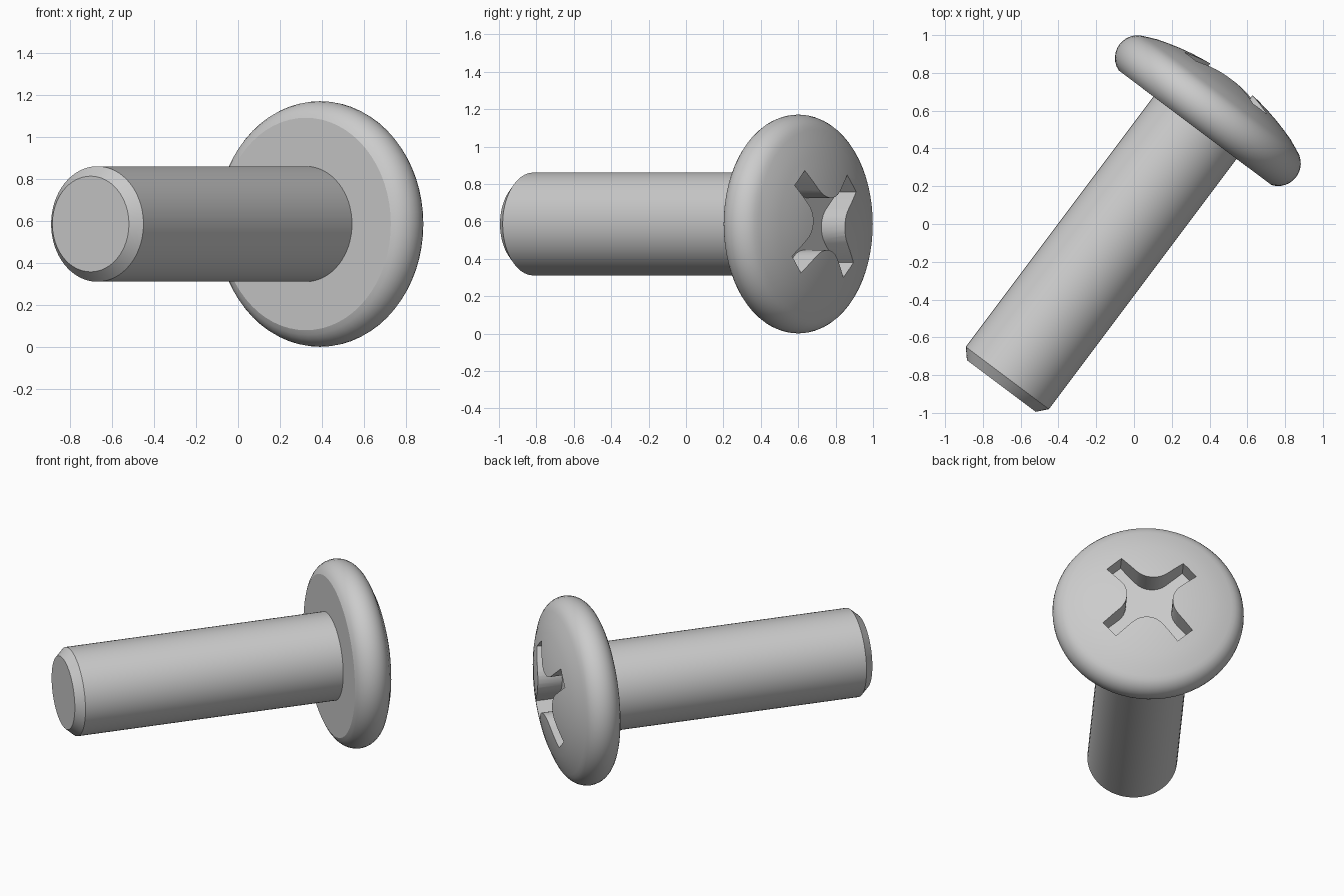
import bpy, bmesh
from math import sin, cos, pi, radians
from mathutils import Matrix, Vector

if "Cube" in bpy.data.objects:
    bpy.data.objects.remove(bpy.data.objects["Cube"])

SEGMENTS = 64


def new_object(name, bm):
    bmesh.ops.recalc_face_normals(bm, faces=bm.faces)
    mesh = bpy.data.meshes.new(name)
    bm.to_mesh(mesh)
    bm.free()
    obj = bpy.data.objects.new(name, mesh)
    bpy.context.collection.objects.link(obj)
    return obj


def revolve(name, profile):
    """Spin (radius, height) points around the z axis."""
    bm = bmesh.new()
    verts = [bm.verts.new((r, 0, z)) for r, z in profile]
    edges = [bm.edges.new(pair) for pair in zip(verts, verts[1:])]
    bmesh.ops.spin(bm, geom=verts + edges, cent=(0, 0, 0), axis=(0, 0, 1),
                   angle=2 * pi, steps=SEGMENTS, use_duplicate=False)
    bmesh.ops.remove_doubles(bm, verts=bm.verts, dist=1e-5)
    return new_object(name, bm)


# Screw profile: chamfered tip, shank, flat underside, round rim, shallow dome
profile = [(0, -1.107), (0.228, -1.107), (0.275, -1.054), (0.275, 0.602)]
for i in range(13):
    a = radians(-70 + 140 * i / 12)
    profile.append((0.465 + 0.12 * cos(a), 0.715 + 0.12 * sin(a)))
for i in range(1, 9):
    r = 0.506 * (1 - i / 8)
    profile.append((r, 0.93 - 0.38 * r * r))
screw = revolve("screw", profile)

# Cross recess cutter: four straight arms joined by rounded inner corners
W, L, R = 0.06, 0.328, 0.133
bm = bmesh.new()
outline = []
for k in range(4):
    turn = Matrix.Rotation(radians(41.4 + 90 * k), 3, 'Z')
    points = [(L, -W), (L, W)]
    for i in range(9):
        a = radians(270 - 90 * i / 8)
        points.append((W + R + R * cos(a), W + R + R * sin(a)))
    outline += [turn @ Vector((x, y, 0.765)) for x, y in points]
face = bm.faces.new([bm.verts.new(p) for p in outline])
top = bmesh.ops.extrude_face_region(bm, geom=[face])["geom"]
bmesh.ops.translate(bm, vec=(0, 0, 0.4),
                    verts=[g for g in top if isinstance(g, bmesh.types.BMVert)])
cutter = new_object("recess_cutter", bm)
cutter.hide_render = True

# Cut the recess
cut = screw.modifiers.new("recess", 'BOOLEAN')
cut.operation = 'DIFFERENCE'
cut.solver = 'EXACT'
cut.object = cutter
bpy.context.view_layer.objects.active = screw
screw.select_set(True)
bpy.ops.object.modifier_apply(modifier=cut.name)
bpy.data.objects.remove(cutter)

# Lay the screw down along its diagonal
screw.data.transform(Matrix(((-0.8, 0, 0.6, -0.038),
                             (0.6, 0, 0.8, 0.028),
                             (0, 1, 0, 0.586),
                             (0, 0, 0, 1))))
bpy.ops.object.shade_smooth_by_angle(angle=radians(25))
